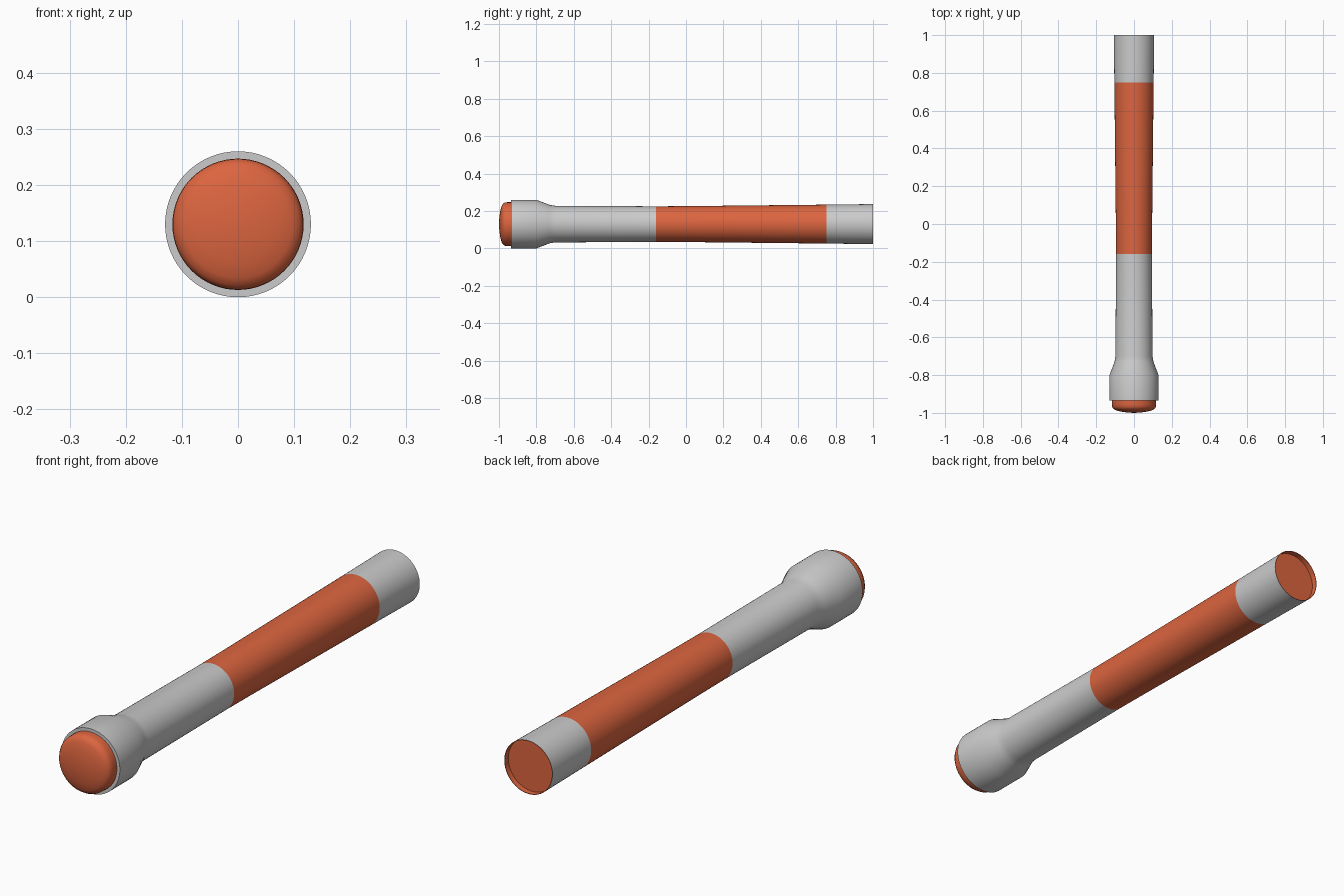
import bpy, bmesh, math

if "Cube" in bpy.data.objects:
    bpy.data.objects.remove(bpy.data.objects["Cube"])

AXIS_Z = 0.13
SEGMENTS = 64


def material(name, color):
    mat = bpy.data.materials.new(name)
    mat.diffuse_color = color
    mat.use_nodes = True
    mat.node_tree.nodes["Principled BSDF"].inputs["Base Color"].default_value = mat.diffuse_color
    return mat


red = material("red_plastic", (0.72, 0.13, 0.05, 1))


def lathe(name, profile, mat=None):
    """Spin (y, radius) points around the long axis; radius 0 makes a pole."""
    bm = bmesh.new()
    rings = []
    for y, r in profile:
        count = SEGMENTS if r > 0 else 1
        rings.append([bm.verts.new((r * math.cos(2 * math.pi * i / SEGMENTS), y,
                                    AXIS_Z + r * math.sin(2 * math.pi * i / SEGMENTS)))
                      for i in range(count)])
    for a, b in zip(rings, rings[1:]):
        for i in range(SEGMENTS):
            j = (i + 1) % SEGMENTS
            corners = [a[i % len(a)], b[i % len(b)], b[j % len(b)], a[j % len(a)]]
            bm.faces.new(list(dict.fromkeys(corners)))
    # profiles run front to back along the outside, so this winding faces out
    bm.normal_update()
    mesh = bpy.data.meshes.new(name)
    bm.to_mesh(mesh)
    bm.free()
    obj = bpy.data.objects.new(name, mesh)
    bpy.context.collection.objects.link(obj)
    if mat:
        mesh.materials.append(mat)
    bpy.ops.object.select_all(action='DESELECT')
    obj.select_set(True)
    bpy.context.view_layer.objects.active = obj
    bpy.ops.object.shade_smooth_by_angle(angle=math.radians(30))
    return obj


# domed lens at the front
lathe("lens", [(-1.0, 0), (-0.998, 0.035), (-0.993, 0.07), (-0.986, 0.096),
               (-0.979, 0.109), (-0.968, 0.116), (-0.955, 0.117), (-0.935, 0.117)], red)

# flared head and front part of the tube
lathe("head_and_neck", [(-0.935, 0.117), (-0.935, 0.13), (-0.80, 0.13),
                        (-0.73, 0.103), (-0.70, 0.098), (-0.16, 0.095)])

# red grip
lathe("grip", [(-0.16, 0.095), (0.0, 0.096), (0.75, 0.104)], red)

# grey tail collar
lathe("tail_collar", [(0.75, 0.104), (1.0, 0.107)])

# recessed end cap with its thin inner wall
lathe("end_cap", [(1.0, 0.107), (1.0, 0.105), (0.977, 0.105), (0.977, 0)], red)
